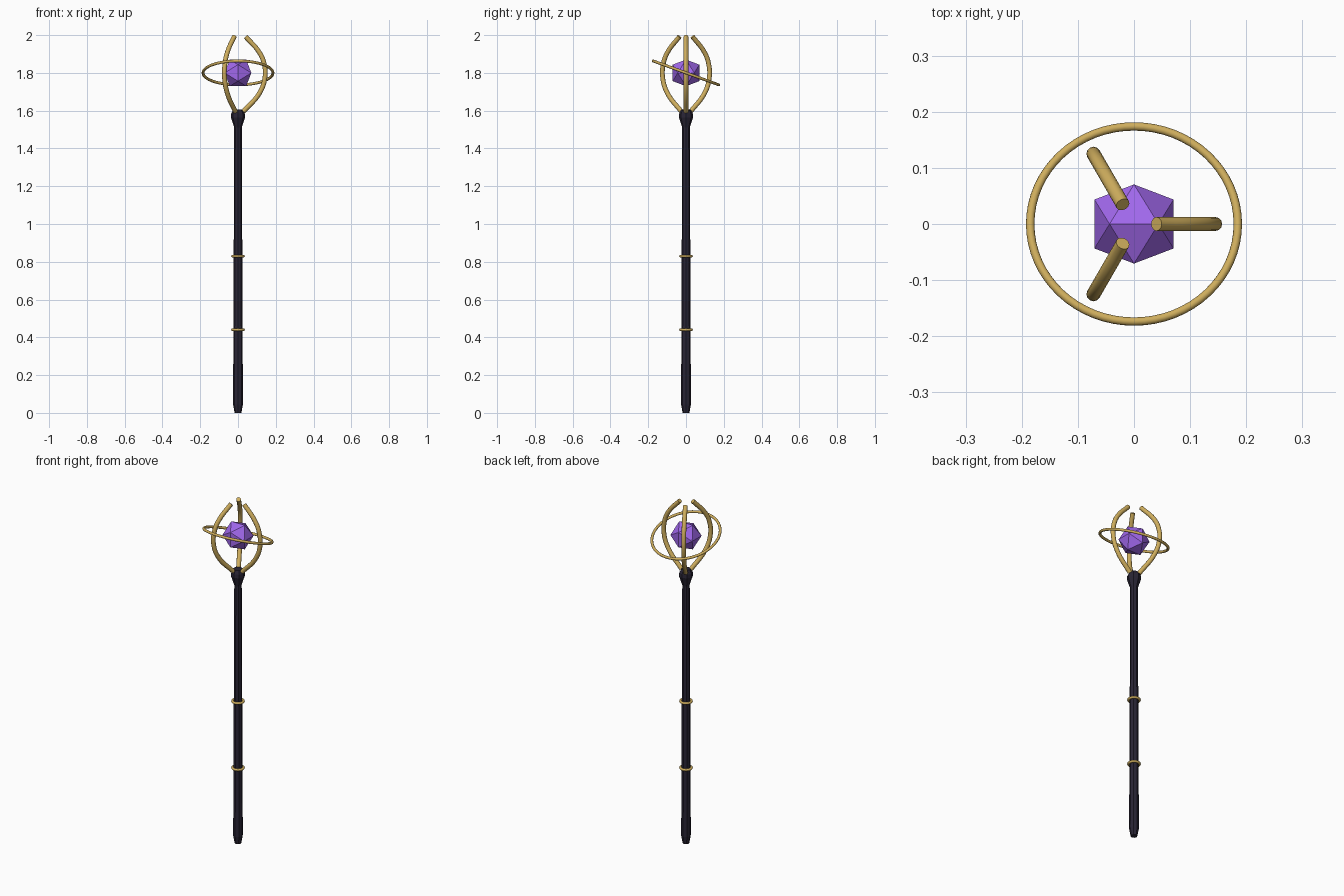
import bpy, bmesh, math
from mathutils import Matrix

if "Cube" in bpy.data.objects:
    bpy.data.objects.remove(bpy.data.objects["Cube"])


def material(name, color):
    m = bpy.data.materials.new(name)
    m.diffuse_color = (*color, 1)
    m.use_nodes = True
    m.node_tree.nodes["Principled BSDF"].inputs["Base Color"].default_value = m.diffuse_color
    return m


DARK = material("dark_wood", (0.022, 0.018, 0.035))
GOLD = material("gold", (0.62, 0.42, 0.11))
PURPLE = material("purple_crystal", (0.36, 0.14, 0.85))


def lathe(name, profile, sides, mat):
    """Closed turned solid from (radius, z) pairs, flat faced."""
    bm = bmesh.new()
    rings = [[bm.verts.new((r * math.cos(2 * math.pi * i / sides),
                            r * math.sin(2 * math.pi * i / sides), z))
              for i in range(sides)] for r, z in profile]
    for a, b in zip(rings, rings[1:]):
        for i in range(sides):
            j = (i + 1) % sides
            bm.faces.new((a[i], a[j], b[j], b[i]))
    bm.faces.new(rings[0][::-1])
    bm.faces.new(rings[-1])
    return finish(name, bm, mat)


def finish(name, bm, mat):
    me = bpy.data.meshes.new(name)
    bm.to_mesh(me)
    bm.free()
    me.materials.append(mat)
    ob = bpy.data.objects.new(name, me)
    bpy.context.collection.objects.link(ob)
    return ob


def smooth(ob):
    bpy.ops.object.select_all(action='DESELECT')
    ob.select_set(True)
    bpy.context.view_layer.objects.active = ob
    bpy.ops.object.shade_smooth_by_angle(angle=math.radians(40))


def ring(name, major, minor, z, tilt=0):
    bpy.ops.mesh.primitive_torus_add(
        major_radius=major, minor_radius=minor, major_segments=64,
        minor_segments=12, location=(0, 0, z), rotation=(tilt, 0, 0))
    ob = bpy.context.object
    ob.name = name
    ob.data.materials.append(GOLD)
    smooth(ob)


# Staff shaft with tapered foot, and the flared collar on top
lathe("shaft", [(0.018, 0), (0.026, 0.045), (0.020, 1.54)], 8, DARK)
lathe("collar", [(0.020, 1.51), (0.038, 1.565), (0.036, 1.585), (0.025, 1.605)], 8, DARK)

# Grip bands and the tilted orbit ring
ring("lower_band", 0.029, 0.007, 0.44)
ring("upper_band", 0.029, 0.007, 0.83)
ring("orbit_ring", 0.185, 0.0075, 1.80, math.radians(-20))

# Three curved prongs caging the crystal
path = [(0.028, 1.595), (0.112, 1.69), (0.142, 1.77), (0.138, 1.85), (0.112, 1.91), (0.04, 1.992)]
for k in range(3):
    a = k * 2 * math.pi / 3
    cu = bpy.data.curves.new("prong", 'CURVE')
    cu.dimensions = '3D'
    cu.bevel_depth = 0.0125
    cu.bevel_resolution = 4
    cu.use_fill_caps = True
    cu.resolution_u = 6
    sp = cu.splines.new('BEZIER')
    sp.bezier_points.add(len(path) - 1)
    for p, (r, z) in zip(sp.bezier_points, path):
        p.co = (r * math.cos(a), r * math.sin(a), z)
        p.handle_left_type = p.handle_right_type = 'AUTO'
    ob = bpy.data.objects.new(f"prong_{k + 1}", cu)
    bpy.context.collection.objects.link(ob)
    cu.materials.append(GOLD)
    bpy.ops.object.select_all(action='DESELECT')
    ob.select_set(True)
    bpy.context.view_layer.objects.active = ob
    bpy.ops.object.convert(target='MESH')
    smooth(bpy.context.object)

# Icosahedral crystal: hull of three crossed golden rectangles
b = 0.0705
s = b / ((1 + 5 ** 0.5) / 2)
bm = bmesh.new()
for u in (-s, s):
    for v in (-b, b):
        for co in ((u, 0, v), (0, v, u), (v, u, 0)):
            bm.verts.new(co)
bmesh.ops.convex_hull(bm, input=bm.verts)
bm.transform(Matrix.Translation((0, 0, 1.80)))
finish("crystal", bm, PURPLE)
